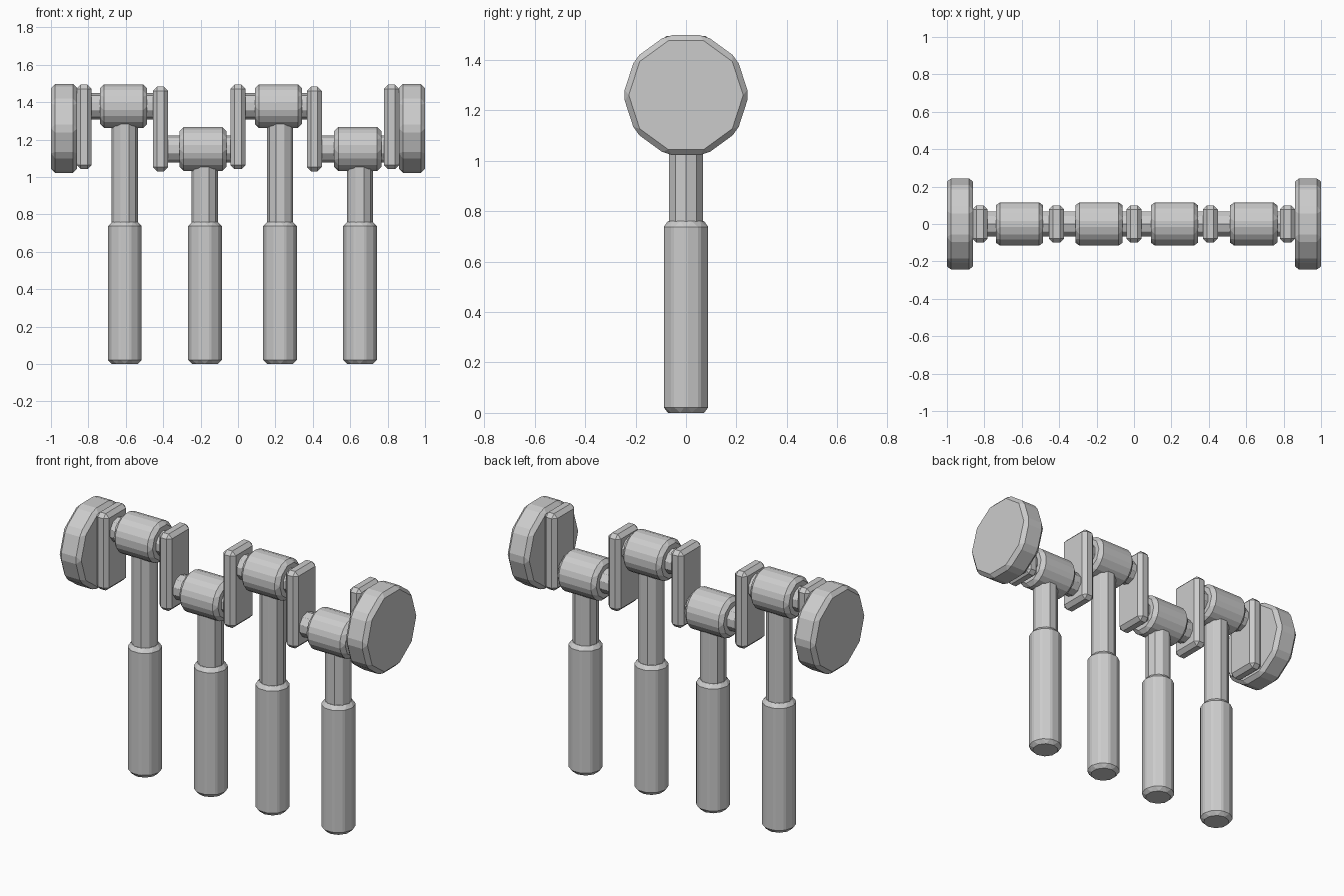
import bpy
from math import radians

if "Cube" in bpy.data.objects:
    bpy.data.objects.remove(bpy.data.objects["Cube"])

BEVEL = 0.022


def finish(name):
    # chamfer every hard edge, keep flat faces
    ob = bpy.context.object
    ob.name = name
    bpy.ops.object.transform_apply(location=False, rotation=True, scale=True)
    mod = ob.modifiers.new("chamfer", 'BEVEL')
    mod.width = BEVEL
    mod.segments = 1
    mod.limit_method = 'ANGLE'
    mod.angle_limit = radians(30)
    return ob


def rod_x(name, x0, x1, z, r):
    bpy.ops.mesh.primitive_cylinder_add(vertices=10, radius=r, depth=x1 - x0,
                                        location=((x0 + x1) / 2, 0, z),
                                        rotation=(0, radians(90), 0))
    return finish(name)


def rod_z(name, x, z0, z1, r):
    bpy.ops.mesh.primitive_cylinder_add(vertices=10, radius=r, depth=z1 - z0,
                                        location=(x, 0, (z0 + z1) / 2))
    return finish(name)


def box(name, x, z, sx, sy, sz):
    bpy.ops.mesh.primitive_cube_add(size=1, location=(x, 0, z))
    bpy.context.object.scale = (sx, sy, sz)
    return finish(name)


# end flywheels
rod_x("flywheel_left", -1.0, -0.86, 1.26, 0.25)
rod_x("flywheel_right", 0.86, 1.0, 1.26, 0.25)

# crank webs
WEBS = [-0.823, -0.414, 0.0, 0.408, 0.821]
for i, x in enumerate(WEBS):
    box(f"crank_web_{i + 1}", x, 1.257 if i % 2 else 1.268, 0.08, 0.2, 0.452)

# crank pins, rod bearings, connecting rods and pistons
BEARINGS = [-0.612, -0.187, 0.216, 0.64]
PISTONS = [-0.605, -0.177, 0.225, 0.652]
for i, (bx, px) in enumerate(zip(BEARINGS, PISTONS)):
    z = 1.15 if i % 2 else 1.379
    rod_x(f"crank_pin_{i + 1}", WEBS[i] + 0.015, WEBS[i + 1] - 0.015, z, 0.0745)
    rod_x(f"rod_bearing_{i + 1}", bx - 0.126, bx + 0.126, z, 0.123)
    rod_z(f"connecting_rod_{i + 1}", px, 0.6, z - 0.04, 0.074)
    rod_z(f"piston_{i + 1}", px, 0.0, 0.76, 0.095)
